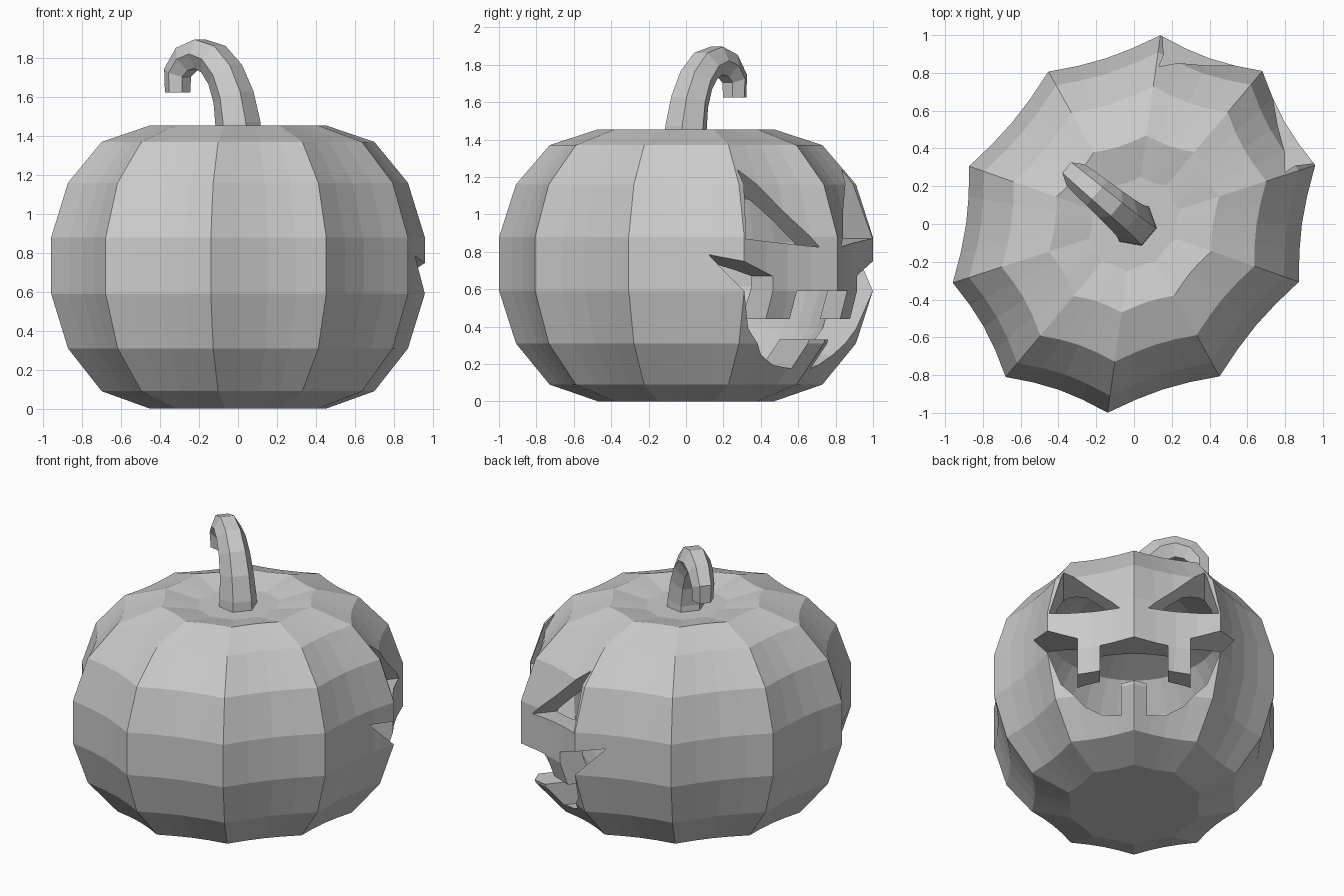
import bpy, bmesh, math
from mathutils import Matrix, Vector

old = bpy.data.objects.get("Cube")
if old:
    bpy.data.objects.remove(old, do_unlink=True)

# Local frame: +x points out of the carved face, then everything turns into place
TURN = Matrix.Rotation(math.radians(50), 4, 'Z')
LONG, WIDE = 1.057, 0.91
RIBS, STEPS = 10, 4

grey = bpy.data.materials.new("plain grey")
grey.use_nodes = True
grey.diffuse_color = (0.6, 0.6, 0.6, 1)
grey.node_tree.nodes["Principled BSDF"].inputs["Base Color"].default_value = (0.6, 0.6, 0.6, 1)


def loft(name, rings):
    """Skin a list of equal-length point rings and cap both ends."""
    bm = bmesh.new()
    loops = [[bm.verts.new(p) for p in ring] for ring in rings]
    n = len(loops[0])
    for a, b in zip(loops, loops[1:]):
        for i in range(n):
            j = (i + 1) % n
            bm.faces.new((a[i], a[j], b[j], b[i]))
    bm.faces.new(loops[0][::-1])
    bm.faces.new(loops[-1])
    bmesh.ops.recalc_face_normals(bm, faces=bm.faces[:])
    bm.transform(TURN)
    mesh = bpy.data.meshes.new(name)
    bm.to_mesh(mesh)
    bm.free()
    mesh.materials.append(grey)
    obj = bpy.data.objects.new(name, mesh)
    bpy.context.collection.objects.link(obj)
    return obj


def gourd_ring(scale, z, groove):
    """One level of the gourd; groove lists the radius from ridge to ridge."""
    ring = []
    for i in range(RIBS * STEPS):
        a = math.tau * i / (RIBS * STEPS)
        r = scale * groove[i % STEPS]
        ring.append((LONG * r * math.cos(a), WIDE * r * math.sin(a), z))
    return ring


# Body: ribbed barrel with a sunken crown
profile = [(.47, 0), (.73, .09), (.91, .31), (1, .59),
           (1, .88), (.91, 1.16), (.73, 1.37), (.47, 1.455)]
ribbed = (1, .942, .923, .942)
body = loft("pumpkin_body",
            [gourd_ring(r, z, ribbed) for r, z in profile + [(.25, 1.41)]])

# Hollow inside, round and without ribs
middle, shrink = .725, .81
hollow = loft("hollow_cutter",
              [gourd_ring(r * shrink, middle + (z - middle) * shrink, (1,) * STEPS)
               for r, z in profile])


# Face openings, as prisms of (sideways, height) outlines
def prism(name, outline):
    return loft(name, [[(depth, u, z) for u, z in outline] for depth in (.3, 1.5)])


eye = [(.09, .825), (.525, .87), (.435, 1.24)]
half_mouth = [(.08, .33), (.08, .175), (.19, .195), (.3, .25), (.45, .39),
              (.53, .58), (.62, .785), (.35, .67), (.35, .44), (.21, .44), (.21, .59)]
mouth = half_mouth + [(-u, z) for u, z in reversed(half_mouth)]
cutters = [hollow,
           prism("left_eye_cutter", eye),
           prism("right_eye_cutter", [(-u, z) for u, z in eye]),
           prism("mouth_cutter", mouth)]

for cutter in cutters:
    cutter.hide_render = True
    mod = body.modifiers.new(cutter.name, 'BOOLEAN')
    mod.operation = 'DIFFERENCE'
    mod.solver = 'EXACT'
    mod.object = cutter

# Bake the cuts and drop the cutters
depsgraph = bpy.context.evaluated_depsgraph_get()
carved = bpy.data.meshes.new_from_object(body.evaluated_get(depsgraph))
body.modifiers.clear()
body.data = carved
carved.materials.clear()
carved.materials.append(grey)
for poly in carved.polygons:
    poly.material_index = 0
for cutter in cutters:
    bpy.data.objects.remove(cutter, do_unlink=True)

# Stem: six-sided hook that curls over sideways, as (sideways, height, radius)
path = [(0, 1.36, .125), (0, 1.46, .118), (.03, 1.6, .108), (.085, 1.715, .1),
        (.165, 1.795, .093), (.255, 1.822, .086), (.345, 1.795, .08),
        (.405, 1.725, .073), (.405, 1.625, .066)]
centres = [Vector((0, s, z)) for s, z, r in path]
side = Vector((1, 0, 0))
rings = []
for i, (s, z, r) in enumerate(path):
    along = (centres[min(i + 1, len(path) - 1)] - centres[max(i - 1, 0)]).normalized()
    out = side.cross(along)
    angles = [math.radians(30 + 60 * k) for k in range(6)]
    rings.append([centres[i] + r * (math.cos(a) * out + math.sin(a) * side) for a in angles])
loft("stem", rings)
